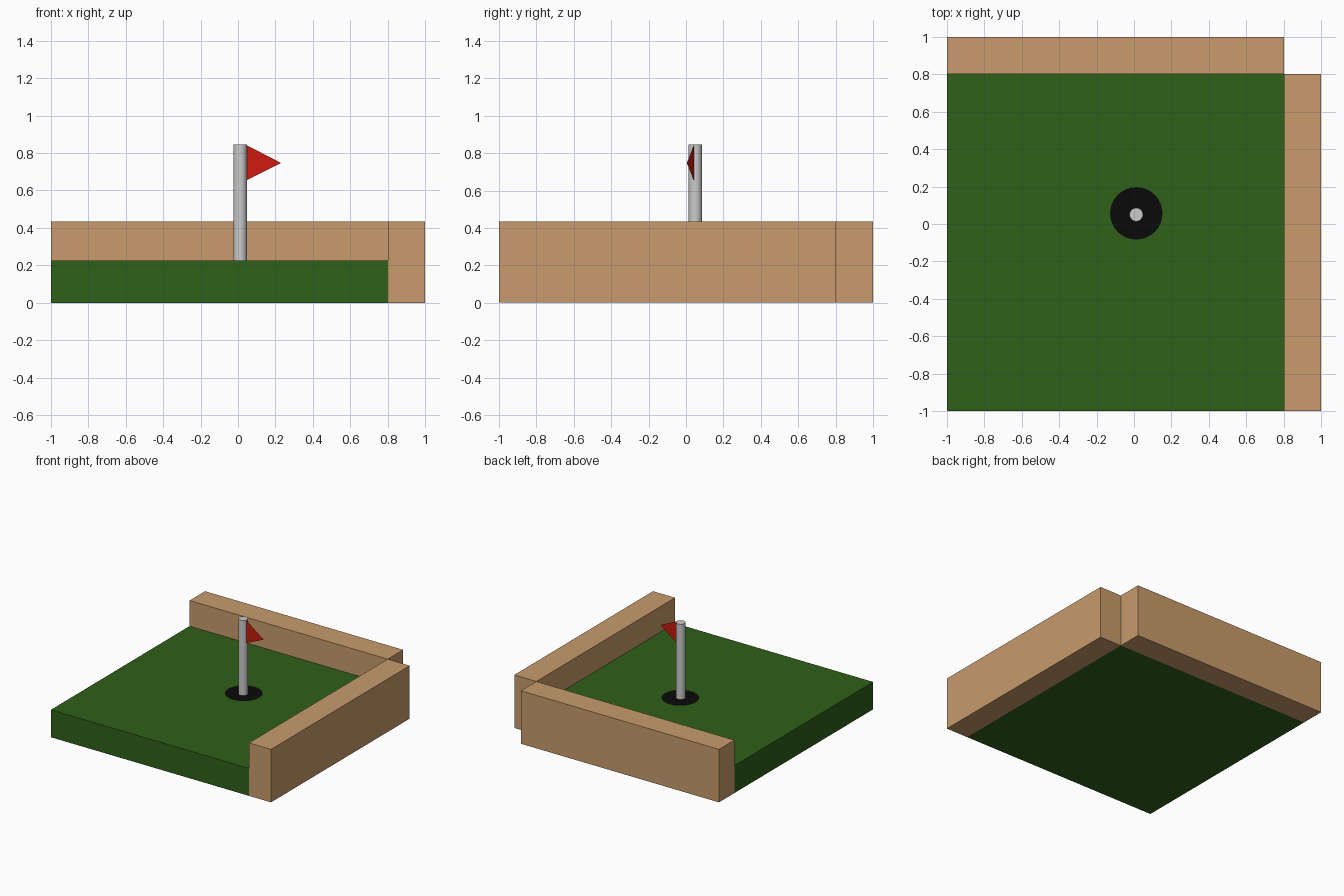
import bpy

if "Cube" in bpy.data.objects:
    bpy.data.objects.remove(bpy.data.objects["Cube"])

def material(name, rgb):
    m = bpy.data.materials.new(name)
    m.diffuse_color = (*rgb, 1)
    m.use_nodes = True
    m.node_tree.nodes["Principled BSDF"].inputs["Base Color"].default_value = m.diffuse_color
    return m

GREEN = material("grass", (0.028, 0.115, 0.01))
WOOD = material("wood", (0.58, 0.33, 0.15))
BLACK = material("hole_black", (0.003, 0.003, 0.003))
RED = material("flag_red", (0.6, 0.01, 0.005))

def box(name, lo, hi, mat):
    bpy.ops.mesh.primitive_cube_add(size=1, location=[(a + b) / 2 for a, b in zip(lo, hi)])
    ob = bpy.context.object
    ob.name = name
    ob.scale = [b - a for a, b in zip(lo, hi)]
    bpy.ops.object.transform_apply(location=False, rotation=False, scale=True)
    ob.data.materials.append(mat)

# turf and the two wooden border rails
box("turf", (-1, -1, 0), (0.8, 0.8, 0.225), GREEN)
box("back_rail", (-1, 0.8, 0), (0.8, 1, 0.435), WOOD)
box("right_rail", (0.8, -1, 0), (1, 0.8, 0.435), WOOD)

# hole: dark disc lying just above the turf
bpy.ops.mesh.primitive_circle_add(vertices=32, radius=0.14, fill_type='NGON',
                                  location=(0.012, 0.057, 0.228))
hole = bpy.context.object
hole.name = "hole"
hole.data.materials.append(BLACK)

# flag pole
bpy.ops.mesh.primitive_cylinder_add(vertices=32, radius=0.036, depth=0.62,
                                    location=(0.012, 0.05, 0.535))
bpy.context.object.name = "flag_pole"
bpy.ops.object.shade_smooth_by_angle()

# flag: a single triangle angled slightly forward
mesh = bpy.data.meshes.new("flag")
mesh.from_pydata([(0.046, 0.042, 0.655), (0.23, 0.004, 0.747), (0.046, 0.042, 0.842)],
                 [], [(0, 1, 2)])
mesh.materials.append(RED)
bpy.context.collection.objects.link(bpy.data.objects.new("flag", mesh))
